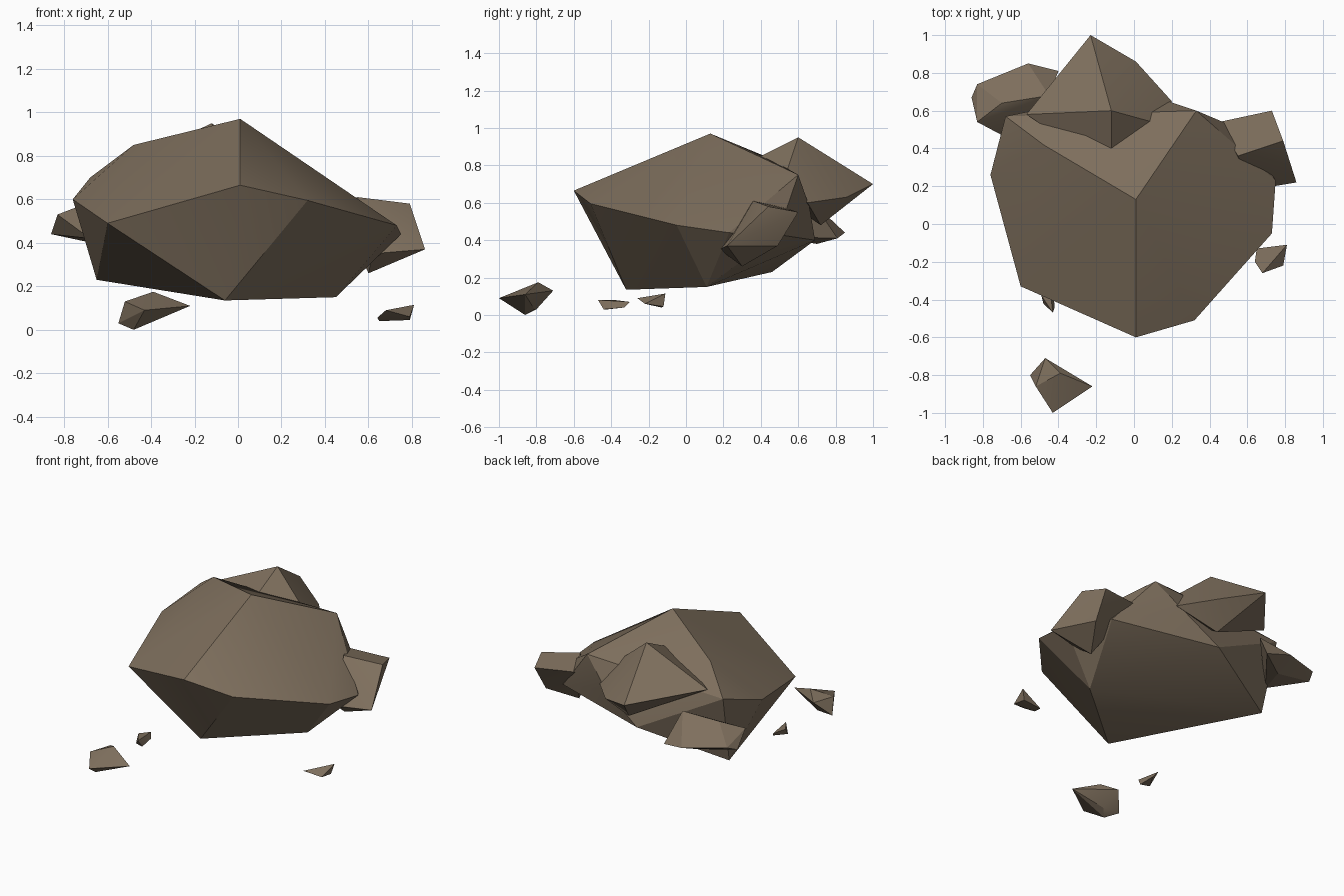
import bpy, bmesh, math

if "Cube" in bpy.data.objects:
    bpy.data.objects.remove(bpy.data.objects["Cube"])

rock = bpy.data.materials.new("brown_rock")
rock.diffuse_color = (0.21, 0.16, 0.11, 1)
rock.use_nodes = True
rock.node_tree.nodes["Principled BSDF"].inputs["Base Color"].default_value = rock.diffuse_color


def boulder(name, corners):
    """Faceted stone: convex hull around a few corner points."""
    bm = bmesh.new()
    for c in corners:
        bm.verts.new(c)
    res = bmesh.ops.convex_hull(bm, input=bm.verts[:])
    loose = [v for v in bm.verts if not v.link_faces]
    bmesh.ops.delete(bm, geom=loose, context='VERTS')
    bmesh.ops.dissolve_limit(bm, angle_limit=math.radians(3),
                             verts=bm.verts[:], edges=bm.edges[:])
    bmesh.ops.recalc_face_normals(bm, faces=bm.faces[:])
    me = bpy.data.meshes.new(name)
    bm.to_mesh(me)
    bm.free()
    me.materials.append(rock)
    ob = bpy.data.objects.new(name, me)
    bpy.context.collection.objects.link(ob)
    bpy.ops.object.select_all(action='DESELECT')
    ob.select_set(True)
    bpy.context.view_layer.objects.active = ob
    bpy.ops.object.shade_smooth_by_angle(angle=math.radians(25))
    return ob


# Main body: ridge, rim, then underside
boulder("main_rock", [
    (.01, .13, .97), (.01, -.60, .665), (-.48, .42, .85), (.33, .60, .75),
    (-.60, -.33, .49), (-.76, .26, .60), (-.68, .57, .70),
    (.32, -.51, .595), (.73, -.05, .48), (.75, .23, .44), (.59, .49, .43),
    (.15, .66, .58), (-.11, .69, .40),
    (-.65, .46, .23), (-.06, -.32, .135), (.45, .11, .15)])

# Chunks stuck on the back and sides
boulder("back_peak_chunk", [
    (-.12, .60, .95), (-.23, 1.0, .70), (.01, .86, .63), (.20, .65, .60),
    (-.57, .58, .74), (-.12, .28, .79), (.17, .52, .71), (-.07, .72, .48)])
boulder("left_chunk", [
    (-.86, .67, .44), (-.83, .74, .47), (-.70, .64, .58), (-.56, .85, .44),
    (-.40, .81, .41), (-.83, .54, .53), (-.45, .68, .60), (-.68, .46, .42),
    (-.58, .70, .38)])
boulder("right_chunk", [
    (.79, .44, .58), (.73, .60, .55), (.86, .22, .37), (.55, .36, .61),
    (.72, .49, .37), (.60, .30, .26), (.62, .18, .35), (.45, .54, .57)])

# Loose debris underneath
boulder("front_debris", [
    (-.43, -1.0, .09), (-.39, -.79, .175), (-.22, -.86, .11),
    (-.47, -.71, .13), (-.52, -.86, .13), (-.55, -.80, .03),
    (-.48, -.86, 0), (-.43, -.81, .03)])
boulder("right_debris", [
    (.68, -.26, .09), (.81, -.11, .115), (.79, -.22, .06),
    (.65, -.13, .04), (.79, -.12, .045), (.64, -.20, .055)])
boulder("small_debris", [
    (-.43, -.47, .08), (-.42, -.44, .03), (-.48, -.42, .03),
    (-.49, -.38, .08), (-.45, -.30, .07), (-.43, -.33, .04)])
